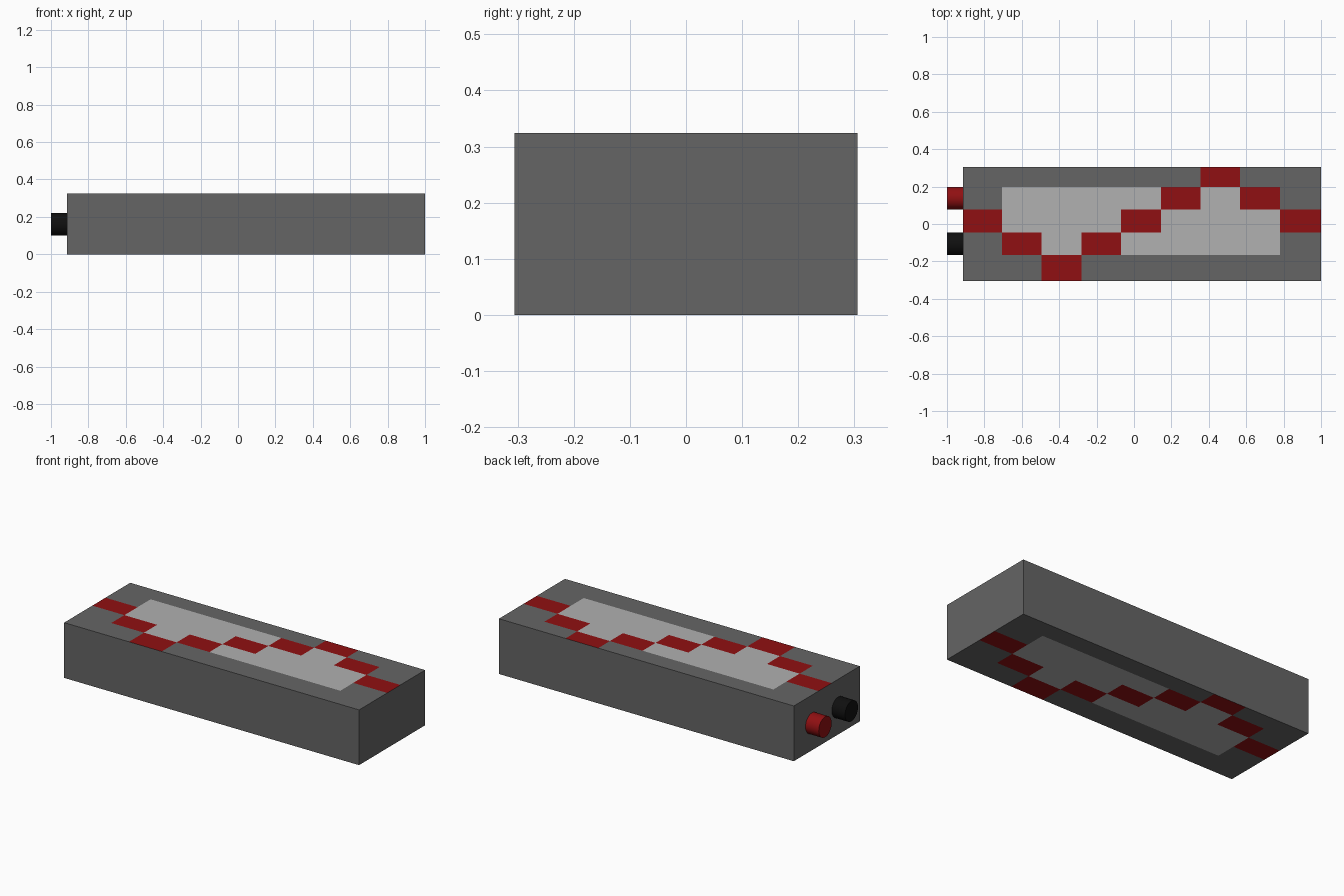
import bpy, bmesh, math
from mathutils import Matrix, Vector

if "Cube" in bpy.data.objects:
    bpy.data.objects.remove(bpy.data.objects["Cube"])


def material(name, rgb):
    m = bpy.data.materials.new(name)
    m.diffuse_color = (*rgb, 1)
    m.use_nodes = True
    m.node_tree.nodes["Principled BSDF"].inputs["Base Color"].default_value = m.diffuse_color
    return m


dark = material("dark_grey", (0.13, 0.13, 0.13))
light = material("light_grey", (0.44, 0.44, 0.44))
red = material("red", (0.28, 0.005, 0.006))
black = material("black", (0.005, 0.005, 0.005))

X0, X1, Y, H = -0.914, 1.0, 0.306, 0.324
x_cuts = [-0.706 + 0.2123 * i for i in range(8)]
y_cuts = [-0.166, -0.045, 0.077, 0.198]
wave = [2, 1, 0, 1, 2, 3, 4, 3, 2]      # row of the red tile in each column

# Body: a box sliced into tiles
bm = bmesh.new()
bmesh.ops.create_cube(bm, size=1, matrix=Matrix.Translation(((X0 + X1) / 2, 0, H / 2))
                      @ Matrix.Diagonal((X1 - X0, 2 * Y, H, 1)))
for cuts, axis in ((x_cuts, Vector((1, 0, 0))), (y_cuts, Vector((0, 1, 0)))):
    for c in cuts:
        bmesh.ops.bisect_plane(bm, geom=bm.verts[:] + bm.edges[:] + bm.faces[:],
                               plane_co=axis * c, plane_no=axis)
bm.normal_update()

# Tile colours on top and bottom; the wave is flipped underneath
for f in bm.faces:
    if abs(f.normal.z) < 0.5:
        continue
    p = f.calc_center_median()
    col = sum(p.x > c for c in x_cuts)
    row = sum(p.y > c for c in y_cuts)
    wave_row = wave[col] if f.normal.z > 0 else 4 - wave[col]
    if row == wave_row:
        f.material_index = 2
    elif 1 <= col <= 7 and 1 <= row <= 3:
        f.material_index = 1

mesh = bpy.data.meshes.new("body")
bm.to_mesh(mesh)
bm.free()
for m in (dark, light, red):
    mesh.materials.append(m)
bpy.context.collection.objects.link(bpy.data.objects.new("body", mesh))

# Terminals on the left end
for name, y, mat in (("red_terminal", 0.138, red), ("black_terminal", -0.106, black)):
    bpy.ops.mesh.primitive_cylinder_add(vertices=32, radius=0.06, depth=1 + X0,
                                        location=((X0 - 1) / 2, y, 0.16),
                                        rotation=(0, math.pi / 2, 0))
    ob = bpy.context.object
    ob.name = name
    ob.data.materials.append(mat)
    bpy.ops.object.shade_smooth_by_angle(angle=math.radians(30))
